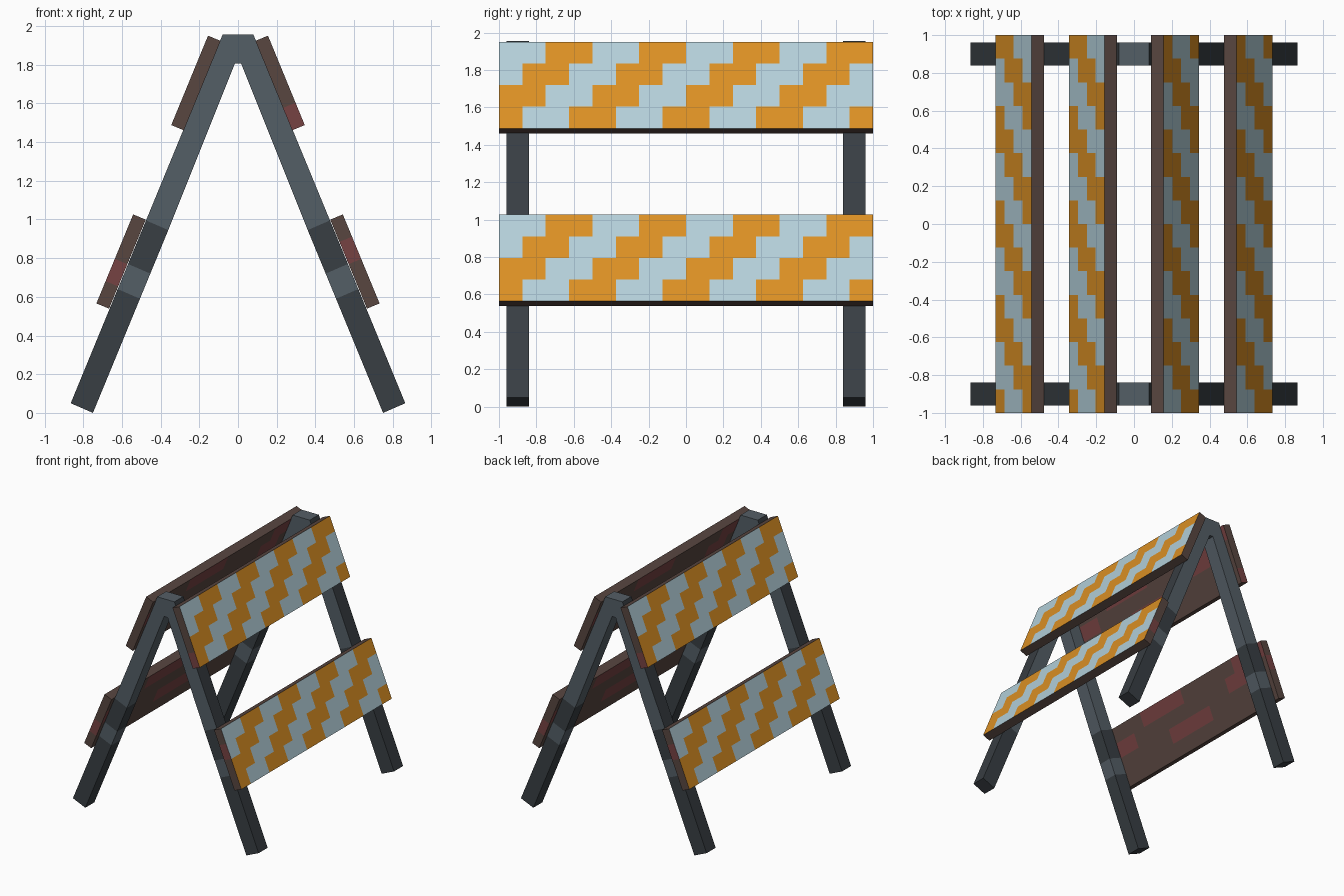
import bpy, bmesh

if "Cube" in bpy.data.objects:
    bpy.data.objects.remove(bpy.data.objects["Cube"])


def material(name, rgb):
    lin = [(c / 255 / 12.92) if c < 10 else ((c / 255 + 0.055) / 1.055) ** 2.4 for c in rgb]
    m = bpy.data.materials.new(name)
    m.diffuse_color = (*lin, 1)
    m.use_nodes = True
    m.node_tree.nodes["Principled BSDF"].inputs["Base Color"].default_value = m.diffuse_color
    return m


MATS = [material("orange_paint", (220, 144, 36)),
        material("pale_blue_paint", (180, 208, 218)),
        material("brown_wood", (88, 70, 64)),
        material("worn_red", (118, 66, 66)),
        material("grey_metal", (84, 94, 102)),
        material("dark_metal", (56, 62, 67))]
ORANGE, BLUE, BROWN, RED, GREY, DARK = range(6)


def finish(bm, name):
    bmesh.ops.recalc_face_normals(bm, faces=bm.faces[:])
    me = bpy.data.meshes.new(name)
    bm.to_mesh(me)
    bm.free()
    for m in MATS:
        me.materials.append(m)
    ob = bpy.data.objects.new(name, me)
    bpy.context.collection.objects.link(ob)


def face(bm, verts, mat):
    bm.faces.new(verts).material_index = mat


# A-shaped leg frame: matching outer/inner points from the right foot over the top
half = []
for z in (0.05, 0.64, 0.77, 0.995, 1.955):
    x = 0.08 + (1.955 - z) * 0.412
    half.append(((x, z), (x - 0.115, z - (0.15 if z > 1.9 else 0.05))))
half[-1] = ((0.08, 1.955), (0.016, 1.806))
sections = half + [tuple((-x, z) for x, z in pair) for pair in reversed(half)]
BANDS = [DARK, GREY, DARK, GREY, GREY, GREY, DARK, GREY, DARK]


def leg_frame(name, y0, y1):
    bm = bmesh.new()
    rings = [[bm.verts.new((p[0], y, p[1])) for p, y in ((o, y0), (o, y1), (i, y1), (i, y0))]
             for o, i in sections]
    for k, band in enumerate(BANDS):
        a, b = rings[k], rings[k + 1]
        for j in range(4):
            # outer edge of each leg is dark, the top cap stays grey
            mat = DARK if j == 0 and k != 4 else band
            n = (j + 1) % 4
            face(bm, (a[j], a[n], b[n], b[j]), mat)
    face(bm, rings[0], DARK)
    face(bm, rings[-1], DARK)
    finish(bm, name)


leg_frame("front_leg_frame", -0.96, -0.84)
leg_frame("back_leg_frame", 0.84, 0.96)

# Sloping boards, split in 16 columns and 4 rows for the stepped stripes
COLS, ROWS = 16, 4
WORN = {0: [(4, 7), (13, 15)], 1: [(0, 2), (12, 13)], 2: [(6, 9)], 3: []}


def board(name, side, top, bottom, worn_front, worn_back):
    bm = bmesh.new()

    def grid(dx, dz):
        g = []
        for c in range(COLS + 1):
            y = -1 + 2 * c / COLS
            g.append([bm.verts.new((side * (top[0] + (bottom[0] - top[0]) * r / ROWS + dx), side * y,
                                    top[1] + (bottom[1] - top[1]) * r / ROWS + dz))
                      for r in range(ROWS + 1)])
        return g

    out, inn = grid(0, 0), grid(-0.065, -0.027)
    for c in range(COLS):
        for r in range(ROWS):
            stripe = ORANGE if (c + r) % 4 >= 2 else BLUE
            worn = any(a <= COLS - 1 - c <= b for a, b in WORN[r])
            for g, mat in ((out, stripe), (inn, RED if worn else BROWN)):
                face(bm, (g[c][r], g[c + 1][r], g[c + 1][r + 1], g[c][r + 1]), mat)
        for r in (0, ROWS):
            face(bm, (out[c][r], out[c + 1][r], inn[c + 1][r], inn[c][r]), BROWN)
    # board ends with a worn patch
    for c, patch in ((0, worn_front), (COLS, worn_back)):
        for r in range(ROWS):
            face(bm, (out[c][r], out[c][r + 1], inn[c][r + 1], inn[c][r]),
                 RED if r == patch else BROWN)
    finish(bm, name)


for side, label in ((1, "right"), (-1, "left")):
    board(label + "_upper_board", side, (0.155, 1.95), (0.345, 1.488), 3, None)
    board(label + "_lower_board", side, (0.542, 1.026), (0.732, 0.566), 1, 2)
